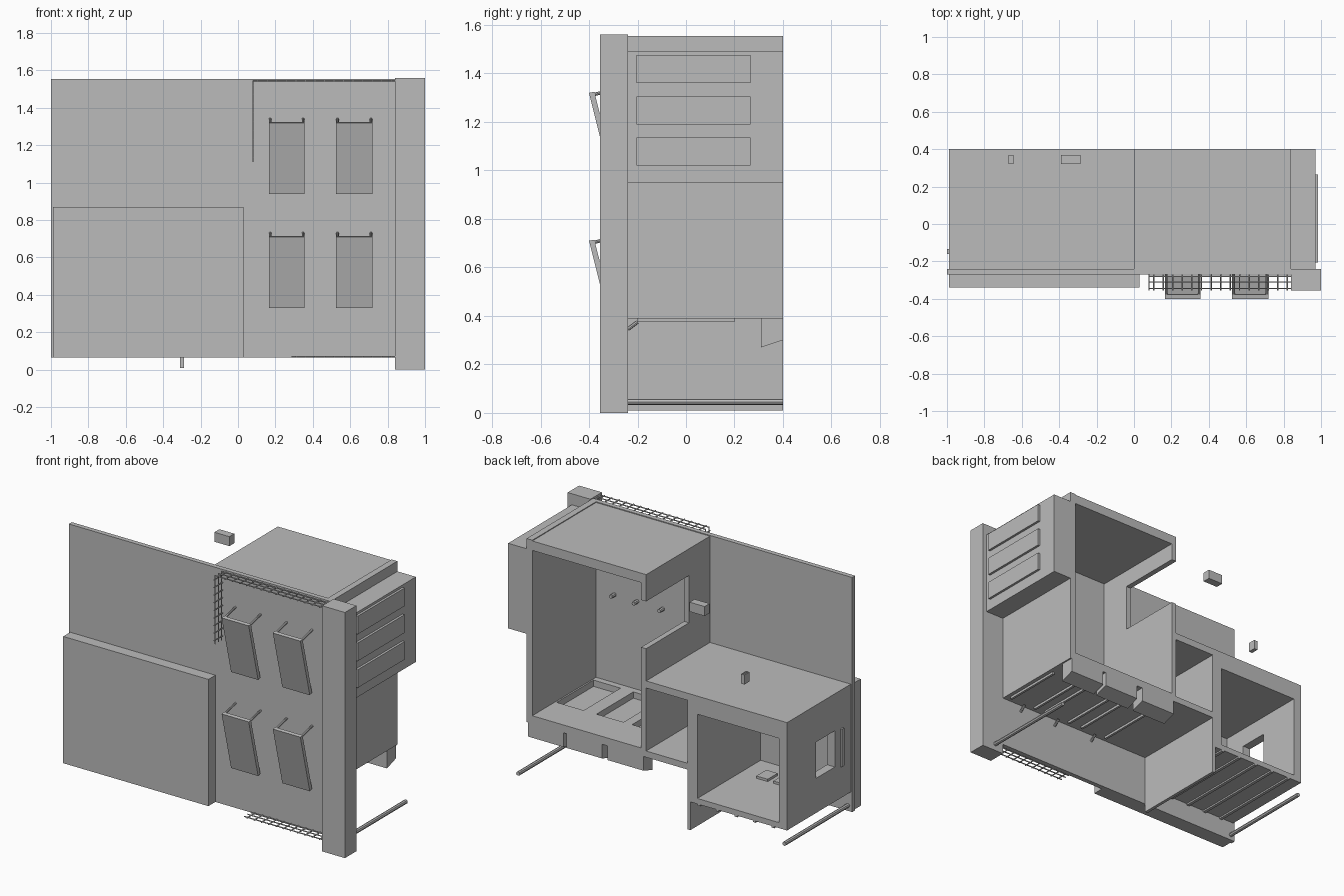
import bpy, bmesh
from mathutils import Vector

cube = bpy.data.objects.get("Cube")
if cube:
    bpy.data.objects.remove(cube, do_unlink=True)

gray = bpy.data.materials.new("plain gray")
gray.use_nodes = True
TONE = (0.5, 0.5, 0.5, 1)
gray.diffuse_color = TONE
gray.node_tree.nodes["Principled BSDF"].inputs["Base Color"].default_value = TONE


def finish(name, bm):
    bmesh.ops.recalc_face_normals(bm, faces=bm.faces)
    mesh = bpy.data.meshes.new(name)
    bm.to_mesh(mesh)
    bm.free()
    mesh.materials.append(gray)
    ob = bpy.data.objects.new(name, mesh)
    bpy.context.collection.objects.link(ob)
    return ob


def box(name, x, y, z):
    bm = bmesh.new()
    bmesh.ops.create_cube(bm, size=1)
    for v in bm.verts:
        v.co = [lo + (c + 0.5) * (hi - lo) for c, (lo, hi) in zip(v.co, (x, y, z))]
    return finish(name, bm)


def extrude_x(name, profile, x):
    """Closed profile of (y, z) points pushed along x."""
    bm = bmesh.new()
    face = bm.faces.new([bm.verts.new((x[0], y, z)) for y, z in profile])
    new = bmesh.ops.extrude_face_region(bm, geom=[face])["geom"]
    bmesh.ops.translate(bm, vec=(x[1] - x[0], 0, 0),
                        verts=[g for g in new if isinstance(g, bmesh.types.BMVert)])
    return finish(name, bm)


def rod(name, start, end, radius, sides=8):
    a, b = Vector(start), Vector(end)
    bm = bmesh.new()
    bmesh.ops.create_cone(bm, cap_ends=True, segments=sides, radius1=radius,
                          radius2=radius, depth=(b - a).length)
    ob = finish(name, bm)
    ob.location = (a + b) / 2
    ob.rotation_mode = 'QUATERNION'
    ob.rotation_quaternion = (b - a).to_track_quat('Z', 'Y')
    return ob


def cut(ob, x, y, z):
    cutter = box("cutter", x, y, z)
    cutter.hide_render = True
    cutter.hide_set(True)
    cutter.display_type = 'WIRE'
    mod = ob.modifiers.new("opening", 'BOOLEAN')
    mod.object, mod.operation, mod.solver = cutter, 'DIFFERENCE', 'EXACT'
    bpy.context.view_layer.objects.active = ob
    bpy.ops.object.modifier_apply(modifier=mod.name)
    bpy.data.objects.remove(cutter, do_unlink=True)


FRONT, INNER, BACK = -0.27, -0.24, 0.4
DEPTH = (INNER, BACK)

# Facade, corner pillar and thick lower cladding
box("front_wall", (-1, 0.84), (FRONT, INNER), (0.065, 1.555))
box("lower_cladding", (-0.99, 0.03), (-0.34, FRONT), (0.065, 0.87))
box("corner_pillar", (0.84, 1), (-0.355, INNER), (0, 1.56))

# Tall room, open at the back
box("tall_room_roof", (0, 0.8), DEPTH, (1.49, 1.55))
box("tall_room_outer_wall", (0.8, 0.84), DEPTH, (0.39, 1.555))
inner_wall = box("tall_room_inner_wall", (0, 0.035), DEPTH, (0.39, 1.5))
cut(inner_wall, (-0.1, 0.2), (-0.03, 0.5), (1.08, 1.38))
floor = box("tall_room_floor", (0.03, 0.8), DEPTH, (0.39, 0.44))
for x in (0.07, 0.32, 0.6):
    cut(floor, (x, x + 0.19), (-0.2, 0.17), (0.4, 0.5))

# Planter boxes and beams below the tall room
for x in (0.02, 0.31, 0.58):
    extrude_x("planter_box", [(0.31, 0.39), (0.31, 0.27), (BACK, 0.3), (BACK, 0.39)],
              (x, x + 0.25))
    for side in (x + 0.03, x + 0.22):
        box("floor_beam", (side, side + 0.015), (-0.2, 0.2), (0.375, 0.39))
    rod("floor_hook", (x + 0.12, INNER, 0.345), (x + 0.12, -0.2, 0.375), 0.008)

# Bay on the outer side with three raised panels
box("side_bay", (0.84, 0.97), DEPTH, (0.95, 1.49))
for z in (1.02, 1.19, 1.36):
    box("bay_panel", (0.97, 0.985), (-0.205, 0.265), (z, z + 0.115))

# Passage and low room
box("low_roof", (-0.99, 0), DEPTH, (0.83, 0.875))
box("passage_floor", (-0.29, 0.03), DEPTH, (0.39, 0.43))
box("divider_wall", (-0.31, -0.29), DEPTH, (0.01, 0.84))
low_room = box("low_room_shell", (-0.99, -0.3), DEPTH, (0.19, 0.85))
cut(low_room, (-0.935, -0.36), (INNER + 0.005, 0.5), (0.225, 0.76))
cut(low_room, (-1.1, -0.9), (-0.08, 0.11), (0.41, 0.64))
box("window_shutter", (-1, -0.99), (-0.16, -0.135), (0.39, 0.63))
for x in (-0.8, -0.68, -0.56):
    box("floor_plate", (x, x + 0.08), (-0.12, -0.02), (0.225, 0.24))
for i in range(5):
    x = -0.9 + i * 0.13
    box("low_floor_slat", (x, x + 0.02), DEPTH, (0.18, 0.19))

# Tilted shutters on the facade, each held by two arms
for x0, x1 in ((0.165, 0.355), (0.525, 0.718)):
    for top in (1.32, 0.71):
        extrude_x("tilted_shutter",
                  [(-0.4, top), (-0.378, top + 0.004), (-0.283, top - 0.373), (-0.305, top - 0.38)],
                  (x0, x1))
        for x in (x0 + 0.007, x1 - 0.007):
            rod("shutter_arm", (x, -0.385, top - 0.008), (x, FRONT, top + 0.02), 0.007)


# Trellis strips of long bars and cross bars
def trellis(name, start, end, count):
    a, b = Vector(start), Vector(end)
    for y in (-0.345, -0.31, -0.28):
        shift = Vector((0, y, 0))
        rod(name + "_bar", a + shift, b + shift, 0.004, 6)
    for i in range(count):
        p = a.lerp(b, (i + 0.5) / count)
        rod(name + "_cross", p + Vector((0, -0.355, 0)), p + Vector((0, FRONT, 0)), 0.004, 6)


trellis("top_trellis", (0.08, 0, 1.545), (0.845, 0, 1.545), 15)
trellis("side_trellis", (0.08, 0, 1.545), (0.08, 0, 1.11), 9)
trellis("bottom_trellis", (0.285, 0, 0.07), (0.845, 0, 0.07), 11)

# Pegs inside the tall room, long rails below, and loose blocks
for x in (0.33, 0.51, 0.67):
    rod("wall_peg", (x, INNER, 1), (x, -0.2, 1), 0.012)
rod("outer_rail", (0.9, -0.3, 0.045), (0.9, BACK, 0.045), 0.013)
rod("low_rail", (-0.97, -0.3, 0.1), (-0.97, BACK, 0.1), 0.013)
box("floating_block", (-0.39, -0.285), (0.32, 0.37), (1.38, 1.44))
box("floating_switch", (-0.67, -0.645), (0.32, 0.37), (1.02, 1.08))
for y in (0.325, 0.34, 0.355):
    box("switch_button", (-0.664, -0.651), (y, y + 0.01), (1.08, 1.084))
